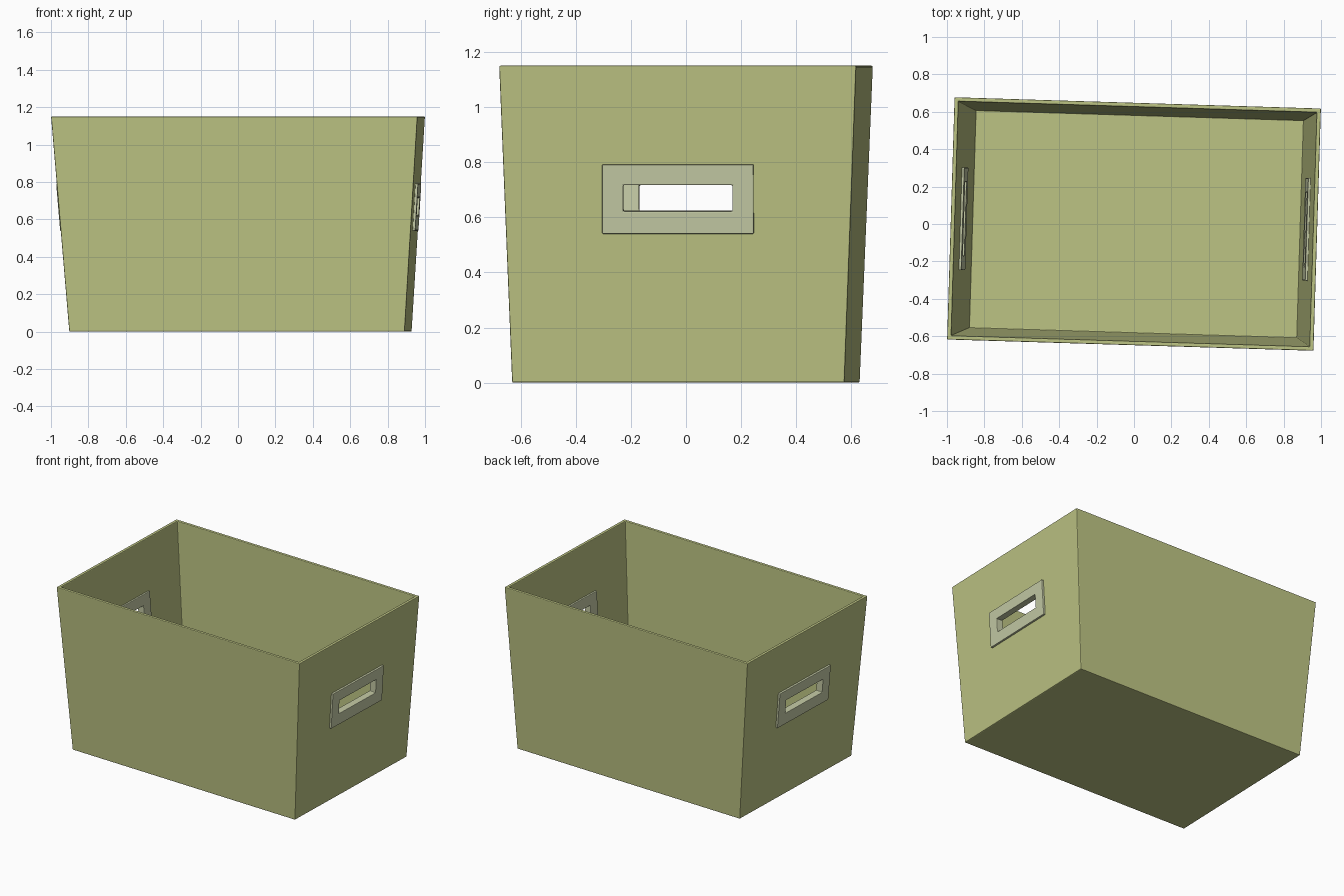
import bpy, bmesh, math
from mathutils import Matrix

if "Cube" in bpy.data.objects:
    bpy.data.objects.remove(bpy.data.objects["Cube"])

H, FLOOR, T = 1.15, 0.025, 0.022
TURN = Matrix.Rotation(math.radians(-1.76), 4, 'Z')


def srgb(*rgb):
    f = lambda c: c / 12.92 if c <= 0.04045 else ((c + 0.055) / 1.055) ** 2.4
    return tuple(f(c / 255) for c in rgb) + (1.0,)


def material(name, col):
    m = bpy.data.materials.new(name)
    m.diffuse_color = col
    m.use_nodes = True
    m.node_tree.nodes["Principled BSDF"].inputs["Base Color"].default_value = m.diffuse_color
    return m


olive = material("olive_green", srgb(188, 195, 131))
pale = material("pale_grey_green", srgb(196, 202, 165))


# sloping end wall plane: outer x at height z, for side s (+1 right, -1 left)
def slope(s):
    return (0.070 if s > 0 else 0.096) / H


def wall_x(s, z):
    return s * ((0.910 if s > 0 else 0.884) + slope(s) * z)


def wall_y(z):
    return 0.603 + 0.045 * z / H


def wall_rect(bm, s, hy, z0, z1, d):
    """Rectangle in the end wall, pushed outward by d along its normal."""
    return [bm.verts.new((wall_x(s, z) + s * d, y, z - d * slope(s)))
            for y, z in ((-hy, z0), (hy, z0), (hy, z1), (-hy, z1))]


def bridge(bm, a, b):
    for i in range(4):
        j = (i + 1) % 4
        bm.faces.new((a[i], a[j], b[j], b[i]))


def finish(bm, name, mat, bevel):
    bmesh.ops.recalc_face_normals(bm, faces=bm.faces)
    bm.transform(TURN)
    me = bpy.data.meshes.new(name)
    bm.to_mesh(me)
    bm.free()
    me.materials.append(mat)
    ob = bpy.data.objects.new(name, me)
    bpy.context.collection.objects.link(ob)
    m = ob.modifiers.new("soft_edges", 'BEVEL')
    m.width, m.segments = bevel, 2
    m.limit_method, m.angle_limit = 'ANGLE', math.radians(30)


# open tapered bin with a slot in each end wall
bm = bmesh.new()


def level(z, t):
    return [bm.verts.new((wall_x(s, z) - s * t, q * (wall_y(z) - t), z))
            for s, q in ((-1, -1), (1, -1), (1, 1), (-1, 1))]


ob_, ot = level(0, 0), level(H, 0)
ib, it = level(FLOOR, T), level(H, T)
bm.faces.new(ob_)
bm.faces.new(ib)
bridge(bm, ot, it)
for lo, hi in ((ob_, ot), (ib, it)):
    for i, j in ((0, 1), (2, 3)):
        bm.faces.new((lo[i], lo[j], hi[j], hi[i]))
for s, i, j in ((1, 1, 2), (-1, 0, 3)):
    out = wall_rect(bm, s, 0.235, 0.585, 0.755, 0)
    inn = wall_rect(bm, s, 0.235, 0.585, 0.755, -T)
    bridge(bm, [ob_[i], ob_[j], ot[j], ot[i]], out)
    bridge(bm, [ib[i], ib[j], it[j], it[i]], inn)
    bridge(bm, out, inn)
finish(bm, "bin_body", olive, 0.005)

# handle frames passing through both end walls
for s, name in ((1, "right_handle_frame"), (-1, "left_handle_frame")):
    bm = bmesh.new()
    loops = [wall_rect(bm, s, hy, z0, z1, d) for hy, z0, z1, d in (
        (0.275, 0.540, 0.792, 0.014), (0.198, 0.622, 0.717, 0.014),
        (0.198, 0.622, 0.717, -T - 0.013), (0.275, 0.540, 0.792, -T - 0.013))]
    for k in range(4):
        bridge(bm, loops[k], loops[(k + 1) % 4])
    finish(bm, name, pale, 0.004)
